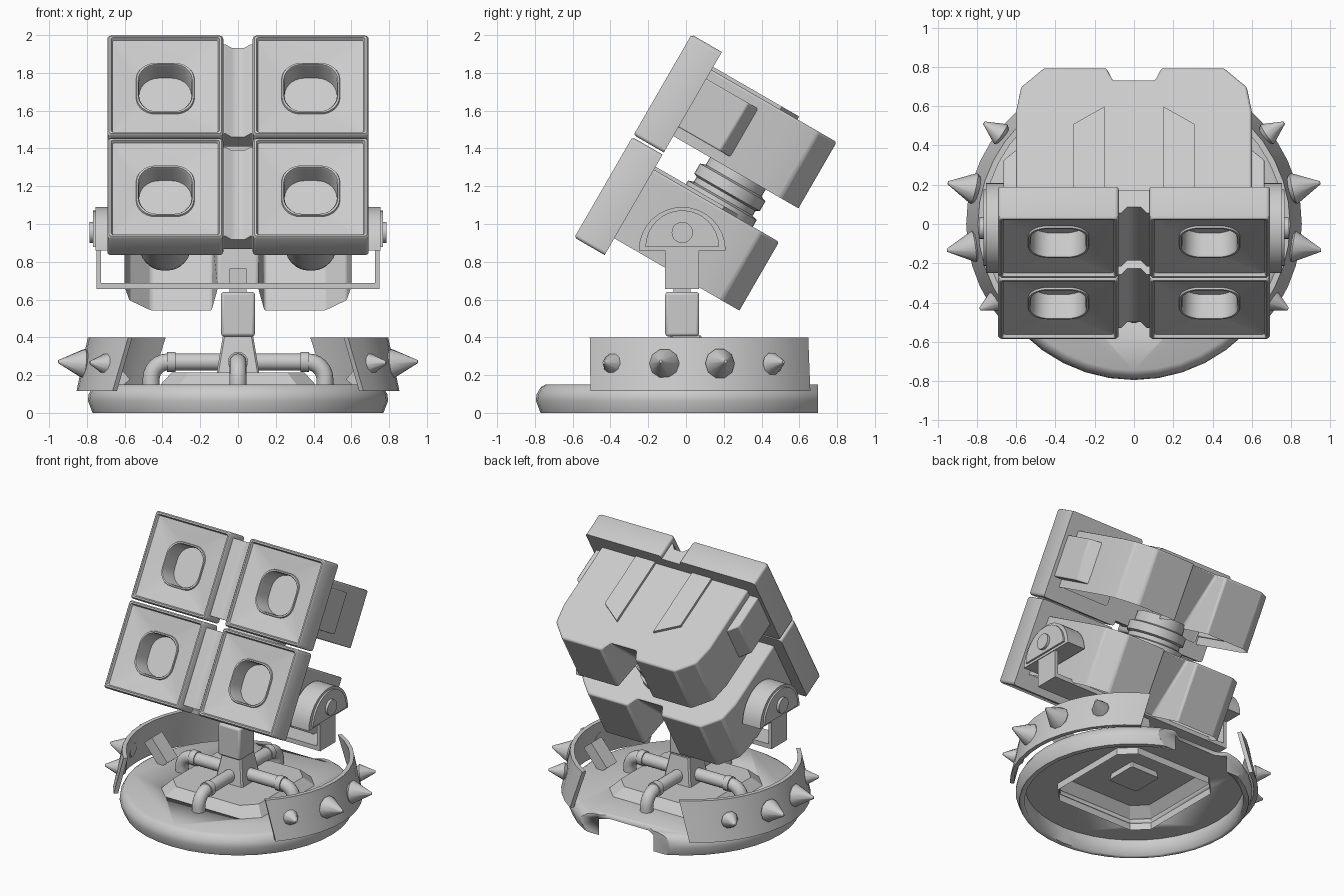
import bpy, bmesh, math
from math import cos, sin, pi, radians
from mathutils import Matrix, Vector

if "Cube" in bpy.data.objects:
    bpy.data.objects.remove(bpy.data.objects["Cube"])

GREY = (0.6, 0.6, 0.6, 1)
metal = bpy.data.materials.new("plain grey")
metal.use_nodes = True
metal.diffuse_color = GREY
metal.node_tree.nodes["Principled BSDF"].inputs["Base Color"].default_value = GREY

TILT = Matrix.Translation((0, -0.59, 0.93)) @ Matrix.Rotation(radians(-30), 4, 'X')
FLAT = Matrix.Identity(4)


def loft(name, loops, frame=FLAT, caps=(True, True), bevel=0, smooth=35):
    """Skin a list of equal-length point loops."""
    bm = bmesh.new()
    rings = [[bm.verts.new(p) for p in loop] for loop in loops]
    n = len(rings[0])
    for a, b in zip(rings, rings[1:]):
        for i in range(n):
            j = (i + 1) % n
            bm.faces.new((a[i], a[j], b[j], b[i]))
    if caps[0]:
        bm.faces.new(rings[0][::-1])
    if caps[1]:
        bm.faces.new(rings[-1])
    bmesh.ops.recalc_face_normals(bm, faces=bm.faces)
    mesh = bpy.data.meshes.new(name)
    bm.to_mesh(mesh)
    bm.free()
    mesh.materials.append(metal)
    for p in mesh.polygons:
        p.use_smooth = True
    mesh.set_sharp_from_angle(angle=radians(smooth))
    ob = bpy.data.objects.new(name, mesh)
    bpy.context.collection.objects.link(ob)
    ob.matrix_world = frame
    if bevel:
        mod = ob.modifiers.new("edge", 'BEVEL')
        mod.width, mod.segments, mod.limit_method = bevel, 2, 'ANGLE'
    return ob


def prism(name, pts, lo, hi, axis='z', **kw):
    """Extrude a 2D outline along an axis."""
    place = {'x': lambda a, b, t: (t, a, b), 'z': lambda a, b, t: (a, b, t)}[axis]
    return loft(name, [[place(a, b, t) for a, b in pts] for t in (lo, hi)], **kw)


def box(name, x0, x1, y0, y1, z0, z1, **kw):
    return prism(name, [(x0, y0), (x1, y0), (x1, y1), (x0, y1)], z0, z1, **kw)


def lathe(name, profile, n=32, frame=FLAT, **kw):
    return loft(name, [[(r * cos(2 * pi * i / n), r * sin(2 * pi * i / n), z)
                        for i in range(n)] for r, z in profile], frame, **kw)


def rounded(half, radius, cx, y, cz, k=8):
    """Rounded square facing the front."""
    out = []
    for q in range(4):
        mid = pi / 4 + q * pi / 2
        ox = math.copysign(half - radius, cos(mid))
        oz = math.copysign(half - radius, sin(mid))
        for i in range(k):
            t = q * pi / 2 + i / (k - 1) * pi / 2
            out.append((cx + ox + radius * cos(t), y, cz + oz + radius * sin(t)))
    return out


# Front covers, each with a rim, a dished face and a deep round-ended bore
COVER = [(0.2, .02, .185), (.307, .02, .185), (.307, .02, .012), (.298, .015, 0),
         (.288, .012, 0), (.28, .01, .018), (.155, .1, .042), (.152, .1, .032),
         (.144, .1, .032), (.139, .1, .045)]
COVER += [(.003 + .134 * cos(a), .002 + .124 * cos(a), .6 + .15 * sin(a))
          for a in (i * pi / 12 for i in range(7))]
for row, cz in (("lower", .305), ("upper", .932)):
    for side, cx in (("left", .385), ("right", -.385)):
        loft(f"{row}_{side}_cover", [rounded(h, r, cx, w, cz) for h, r, w in COVER],
             TILT, caps=(False, True), smooth=40)
    # Grooved strip joining the two covers
    strip = [(-.1, .05), (-.065, .05), (-.035, .085), (.035, .085), (.065, .05), (.1, .05),
             (.1, .185), (-.1, .185)]
    prism(f"{row}_cover_joint", strip, cz - .27, cz + .275, frame=TILT, smooth=60)


# Twin-pod shells, open underneath, with tapered rear corners and a notch
def body_outline(floor, z):
    half = [(.6, .17), (.6, .70), (.575, .84), (.46, .95), (.14, .95), (.105, floor)]
    pts = half + [(-x, w) for x, w in reversed(half)]
    return [(x, w, z) for x, w in pts]


for row, z0, z1 in (("lower", .1, .52), ("upper", .725, 1.13)):
    loft(f"{row}_body", [body_outline(.7, z0), body_outline(.88, z1)], TILT,
         caps=(False, True), bevel=.012)
    for side, s in (("left", 1), ("right", -1)):
        slat = [(s * x, w) for x, w in ((.15, .17), (.31, .17), (.31, .605), (.15, .71))]
        prism(f"{row}_{side}_top_slat", slat, z1 - .005, z1 + .018, frame=TILT)

# Side blocks on the upper body
for side, s in (("left", 1), ("right", -1)):
    prism(f"{side}_side_block", [(s * x, w) for x, w in
          ((.59, .17), (.665, .17), (.665, .44), (.59, .51))],
          .78, 1.075, frame=TILT, bevel=.008)

# Ribbed core joining the two bodies
CORE = TILT @ Matrix.Translation((0, .58, 0))
lathe("body_core", [(.21, .5), (.21, .56), (.18, .57), (.18, .6),
                    (.2, .61), (.2, .67), (.17, .68), (.17, .75)], frame=CORE)

# Yoke: half-round hubs, pins, arms and cross bar
for side, s in (("left", 1), ("right", -1)):
    def half_round(r, k=16):
        return [(-.02 + r * cos(pi * i / k), .86 + (.23 - r) * .5 + r * sin(pi * i / k))
                for i in range(k + 1)]
    prism(f"{side}_hub", half_round(.23), s * .61, s * .755, axis='x')
    prism(f"{side}_hub_face", half_round(.195), s * .75, s * .768, axis='x')
    pin = Matrix.Translation((0, -.02, .955)) @ Matrix.Rotation(s * pi / 2, 4, 'Y')
    lathe(f"{side}_pin", [(.056, .62), (.056, .787)], 20, pin)
    box(f"{side}_yoke_arm", s * .725, s * .75, -.11, .07, .655, .88)
box("yoke_bar", -.75, .75, -.11, .07, .655, .688)

# Central post
box("post_neck", -.045, .045, -.065, .025, .6, .765)
box("post_block", -.09, .09, -.11, .07, .405, .64, bevel=.015)


def square(h, z, c=0.0):
    pts = [(h, -h + c), (h, h - c), (h - c, h), (-h + c, h),
           (-h, h - c), (-h, -h + c), (-h + c, -h), (h - c, -h)]
    return [(x, y, z) for x, y in pts]


loft("post_foot", [square(.12, .17, .01), square(.08, .41, .01)])

# Hollow platform under the post, its walls reaching down through the base
loft("platform", [square(.41, .07, .1), square(.41, .15, .1), square(.35, .215, .09)],
     caps=(False, True), smooth=20)

# Pipes running from the post into the base, one per direction
PATH = [(.05, .27, 0), (.37, .27, 0)]
PATH += [(.37 + .09 * sin(a), .18 + .09 * cos(a), a)
         for a in (i * pi / 12 for i in range(1, 7))] + [(.46, .14, pi / 2)]
for i, name in enumerate(("left", "back", "right", "front")):
    turn = Matrix.Rotation(i * pi / 2, 4, 'Z')

    def ring(d, z, a, r):
        return [(d + r * sin(t) * sin(a), r * cos(t), z + r * sin(t) * cos(a))
                for t in (k * pi / 8 for k in range(16))]
    loft(f"{name}_pipe", [ring(d, z, a, .045) for d, z, a in PATH], turn)
    loft(f"{name}_pipe_collar", [ring(d, .27, 0, .053) for d in (.33, .375)], turn)

# Round base, hollow below and cut away at the back
base = lathe("base_disc", [(.77, 0), (.795, .065), (.79, .1), (.77, .135), (.745, .15)], 40)
cutters = [lathe("base_hollow_cutter", [(.735, -.1), (.735, .12)], 40),
           loft("base_panel_cutter", [square(.405, -.1, .1), square(.405, .3, .1)]),
           prism("base_notch_cutter", [(-.45, .9), (-.4, .7), (-.22, .7), (-.16, .66),
                 (.16, .66), (.22, .7), (.4, .7), (.45, .9)], -.1, .3)]
for c in cutters:
    mod = base.modifiers.new(c.name, 'BOOLEAN')
    mod.operation, mod.object, mod.solver = 'DIFFERENCE', c, 'EXACT'
    c.hide_render = True
    c.hide_set(True)

# Spiked guard bands, one on each side, with inner braces
SPIKES = [(-29, .065, .9), (-8, .08, .965), (12.5, .08, .975), (34, .06, .925)]
for side, s in (("left", 1), ("right", -1)):
    loops = []
    for i in range(13):
        f = i / 12
        top, low = radians(-43 + 103 * f), radians(-39 + 94 * f)
        loops.append([(s * r * cos(a), .94 * r * sin(a), z) for r, a, z in
                      ((.855, low, .115), (.795, top, .4), (.765, top, .4), (.825, low, .115))])
    loft(f"{side}_guard", loops, smooth=10)
    for k, (deg, rad, tip) in enumerate(SPIKES):
        a = radians(deg)
        aim = Vector((s * cos(a), sin(a), .08))
        frame = Matrix.Translation((0, 0, .195)) @ aim.to_track_quat('Z', 'Y').to_matrix().to_4x4()
        lathe(f"{side}_spike_{k + 1}", [(rad * .6, tip - rad * 2.2), (rad, tip - rad * 1.75),
              (rad * .95, tip - rad * 1.6), (.008, tip)], 10, frame, smooth=40)
    brace = Matrix.Translation((s * .66, .05, .22)) @ Matrix.Rotation(s * radians(40), 4, 'Y')
    box(f"{side}_guard_brace", -.04, .04, -.06, .06, -.09, .11, frame=brace)
